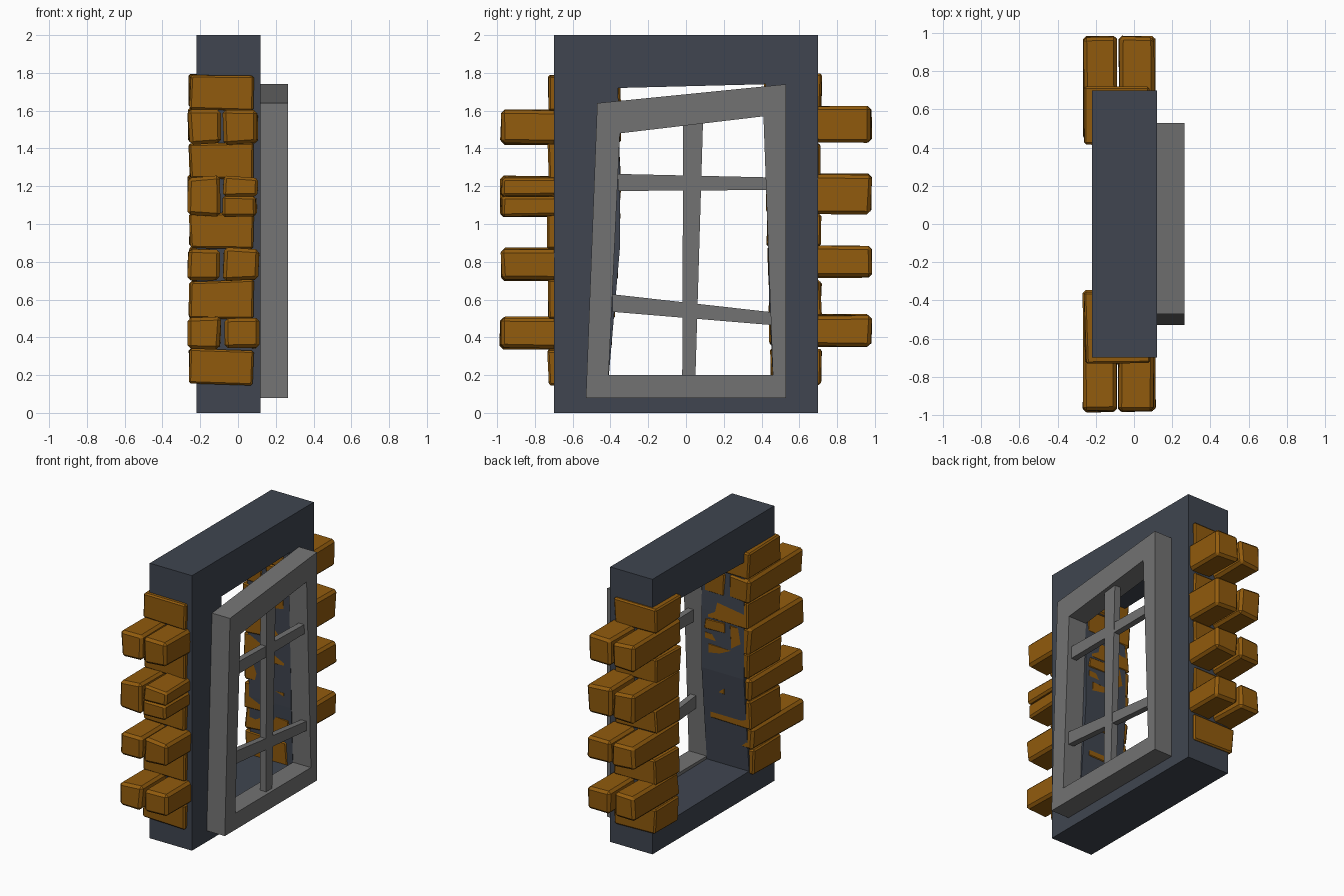
import bpy, bmesh, random
from mathutils import Vector

if "Cube" in bpy.data.objects:
    bpy.data.objects.remove(bpy.data.objects["Cube"])

random.seed(4)


def material(name, rgb):
    m = bpy.data.materials.new(name)
    m.diffuse_color = (*rgb, 1)
    m.use_nodes = True
    m.node_tree.nodes["Principled BSDF"].inputs["Base Color"].default_value = m.diffuse_color
    return m


WALL = material("slate wall", (0.050, 0.060, 0.080))
BRICK = material("ochre brick", (0.285, 0.105, 0.004))
FRAME = material("grey frame", (0.170, 0.170, 0.170))


def finish(bm, name, mat):
    bmesh.ops.recalc_face_normals(bm, faces=bm.faces)
    me = bpy.data.meshes.new(name)
    bm.to_mesh(me)
    bm.free()
    me.materials.append(mat)
    ob = bpy.data.objects.new(name, me)
    bpy.context.collection.objects.link(ob)
    return ob


def ring(name, outer, inner, x0, x1, mat):
    """Flat ring of (y, z) outlines, extruded along x."""
    bm = bmesh.new()
    o0, i0, o1, i1 = [[bm.verts.new((x, y, z)) for y, z in pts]
                      for x in (x0, x1) for pts in (outer, inner)]
    n = len(outer)
    for a in range(n):
        b = (a + 1) % n
        for p, q in ((o0, i0), (o1, i1), (o0, o1), (i0, i1)):
            bm.faces.new((p[a], p[b], q[b], q[a]))
    return finish(bm, name, mat)


def bar(name, pts, x0, x1, mat):
    """Solid (y, z) polygon extruded along x."""
    bm = bmesh.new()
    f = bm.faces.new([bm.verts.new((x0, y, z)) for y, z in pts])
    r = bmesh.ops.extrude_face_region(bm, geom=[f])
    verts = [v for v in r["geom"] if isinstance(v, bmesh.types.BMVert)]
    bmesh.ops.translate(bm, verts=verts, vec=(x1 - x0, 0, 0))
    return finish(bm, name, mat)


def brick(name, x, y, z, bevel=0.018, jitter=0.008):
    """Rough chipped block between the given (min, max) ranges."""
    bm = bmesh.new()
    bmesh.ops.create_cube(bm, size=1)
    for v in bm.verts:
        c = [r[0] if k < 0 else r[1] for k, r in zip(v.co, (x, y, z))]
        v.co = Vector(c) + Vector([random.uniform(-jitter, jitter) for _ in c])
    bmesh.ops.bevel(bm, geom=list(bm.edges), offset=bevel, segments=1,
                    affect='EDGES')
    return finish(bm, name, BRICK)


# Wall block with a crooked opening
opening = [(-.41, .18), (.46, .17), (.44, .6), (.43, 1.1), (.42, 1.74),
           (-.36, 1.72), (-.35, 1.3), (-.35, .87)]
wall_edge = [(-.7, 0), (.7, 0), (.7, .6), (.7, 1.1), (.7, 2),
             (-.7, 2), (-.7, 1.3), (-.7, .87)]
ring("wall", wall_edge, opening, -.22, .12, WALL)

# Leaning window frame
ring("window_frame",
     [(-.53, .08), (.53, .08), (.53, 1.74), (-.47, 1.64)],
     [(-.41, .2), (.46, .2), (.41, 1.57), (-.35, 1.48)], .12, .265, FRAME)

# Glazing bars
bar("upright_bar", [(-.02, .19), (.05, .19), (.09, 1.54), (-.015, 1.53)],
    .19, .24, FRAME)
bar("upper_crossbar", [(-.36, 1.175), (.43, 1.18), (.43, 1.247), (-.36, 1.265)],
    .193, .237, FRAME)
bar("lower_crossbar", [(-.39, .535), (.455, .465), (.455, .533), (-.39, .628)],
    .193, .237, FRAME)


# Corner bricks: paired long rows alternating with short single blocks
def jamb(side, z):
    if side > 0:
        return .46 - .025 * z
    return .415 - .07 * min(z, .9) / .9


long_rows = [(.34, .505), (.705, .87), (1.045, 1.25), (1.425, 1.605)]
short_rows = [(.15, .335), (.5, .70), (.87, 1.06), (1.235, 1.425), (1.6, 1.79)]
for side, label in ((-1, "left"), (1, "right")):
    lift = .012 if side > 0 else 0

    def span(inner, outer):
        return tuple(sorted((side * inner, side * outer)))

    for i, (z0, z1) in enumerate(long_rows):
        z0, z1 = z0 + lift, z1 + lift
        ys = span(jamb(side, z0) - .006 * side, .98)
        brick(f"{label}_long_brick_back_{i}", (-.262, -.095), ys, (z0, z1))
        if side < 0 and i == 2:  # split brick
            mid = (z0 + z1) / 2
            brick(f"{label}_split_brick_lower", (-.08, .1), ys, (z0, mid - .003), .014)
            brick(f"{label}_split_brick_upper", (-.08, .1), ys, (mid + .003, z1), .014)
        else:
            brick(f"{label}_long_brick_front_{i}", (-.075, .108), ys, (z0, z1))
    for i, (z0, z1) in enumerate(short_rows):
        z0 += lift if i else 0
        ys = span(jamb(side, z0) - .006 * side, .73 if side < 0 else .713)
        brick(f"{label}_short_brick_{i}", (-.255, .078), ys, (z0, z1), .01)
